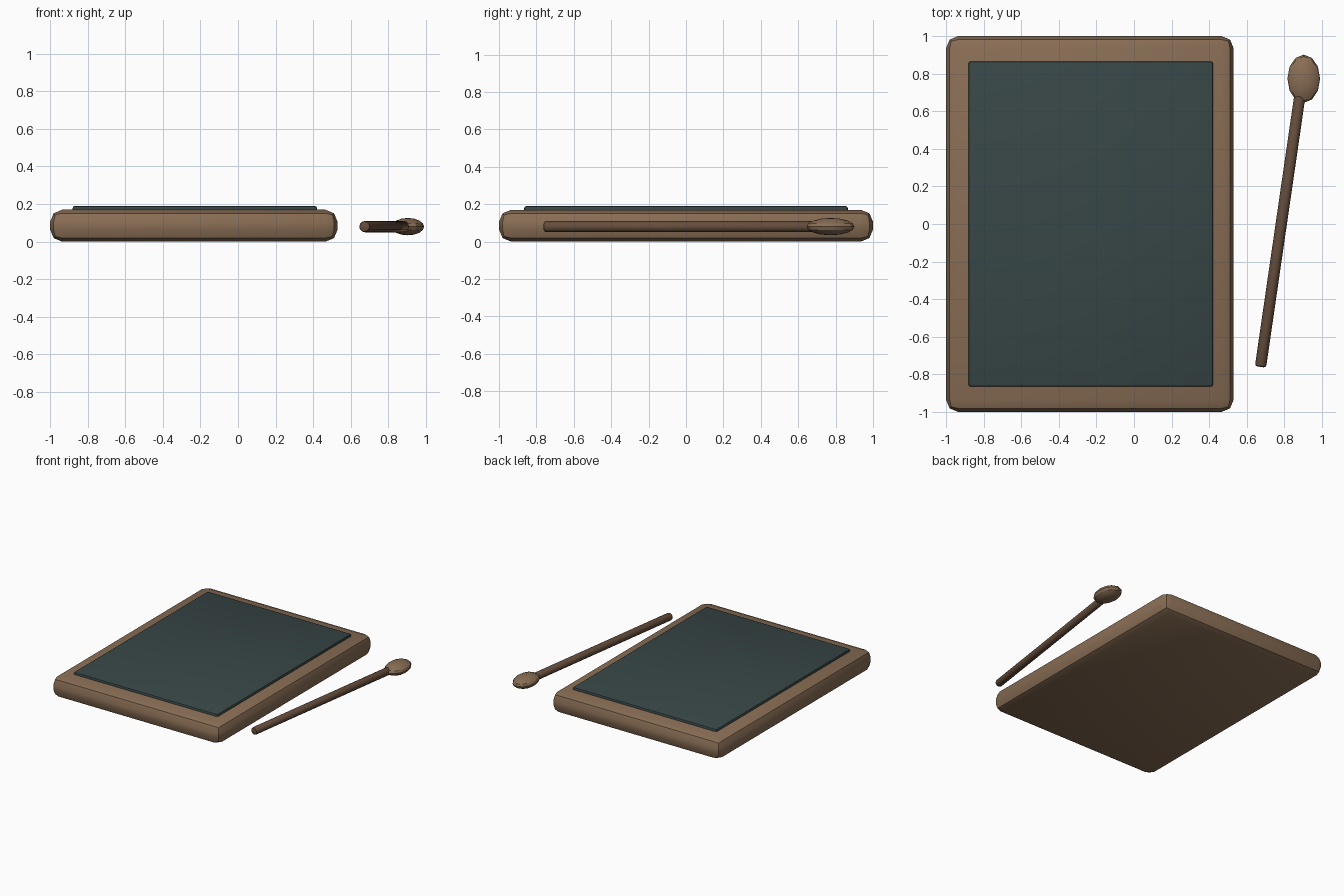
import bpy
import math
from mathutils import Vector

cube = bpy.data.objects.get("Cube")
if cube:
    bpy.data.objects.remove(cube, do_unlink=True)


def material(name, colour):
    mat = bpy.data.materials.new(name)
    mat.use_nodes = True
    mat.diffuse_color = (*colour, 1)
    bsdf = next(n for n in mat.node_tree.nodes if n.type == 'BSDF_PRINCIPLED')
    bsdf.inputs["Base Color"].default_value = (*colour, 1)
    bsdf.inputs["Roughness"].default_value = 0.8
    return mat


wood = material("wood", (0.25, 0.155, 0.09))
dark_wood = material("dark_wood", (0.13, 0.075, 0.045))
slate = material("slate", (0.04, 0.062, 0.062))


def finish(name, mat, bevel=0, segments=2):
    """Name the active object, colour it, round its edges and shade it."""
    obj = bpy.context.object
    obj.name = name
    obj.data.materials.append(mat)
    bpy.ops.object.transform_apply(location=False, rotation=False, scale=True)
    if bevel:
        mod = obj.modifiers.new("rounded_edges", 'BEVEL')
        mod.width = bevel
        mod.segments = segments
        mod.limit_method = 'ANGLE'
        mod.angle_limit = math.radians(50)
        bpy.ops.object.modifier_apply(modifier=mod.name)
    bpy.ops.object.shade_smooth_by_angle(angle=math.radians(30))
    return obj


def slab(name, low, high, mat, bevel):
    """Rounded box spanning two opposite corners."""
    low, high = Vector(low), Vector(high)
    bpy.ops.mesh.primitive_cube_add(size=1, location=(low + high) / 2)
    bpy.context.object.scale = high - low
    return finish(name, mat, bevel)


# Wooden board with a slate panel set on top
slab("board", (-1, -1, 0), (0.53, 1, 0.17), wood, 0.065)
slab("slate_panel", (-0.88, -0.865, 0.15), (0.42, 0.865, 0.19), slate, 0.012)

# Stick lying beside the board
start, end = Vector((0.673, -0.76, 0.08)), Vector((0.882, 0.68, 0.08))
axis = end - start
bpy.ops.mesh.primitive_cylinder_add(
    vertices=12, radius=0.03, depth=axis.length, location=(start + end) / 2,
    rotation=axis.to_track_quat('Z', 'Y').to_euler())
finish("stick", dark_wood, 0.012)

# Flattened oval head at the far end of the stick
bpy.ops.mesh.primitive_uv_sphere_add(
    segments=12, ring_count=8, radius=1, location=(0.903, 0.773, 0.08))
bpy.context.object.scale = (0.087, 0.128, 0.046)
finish("stick_head", wood)
